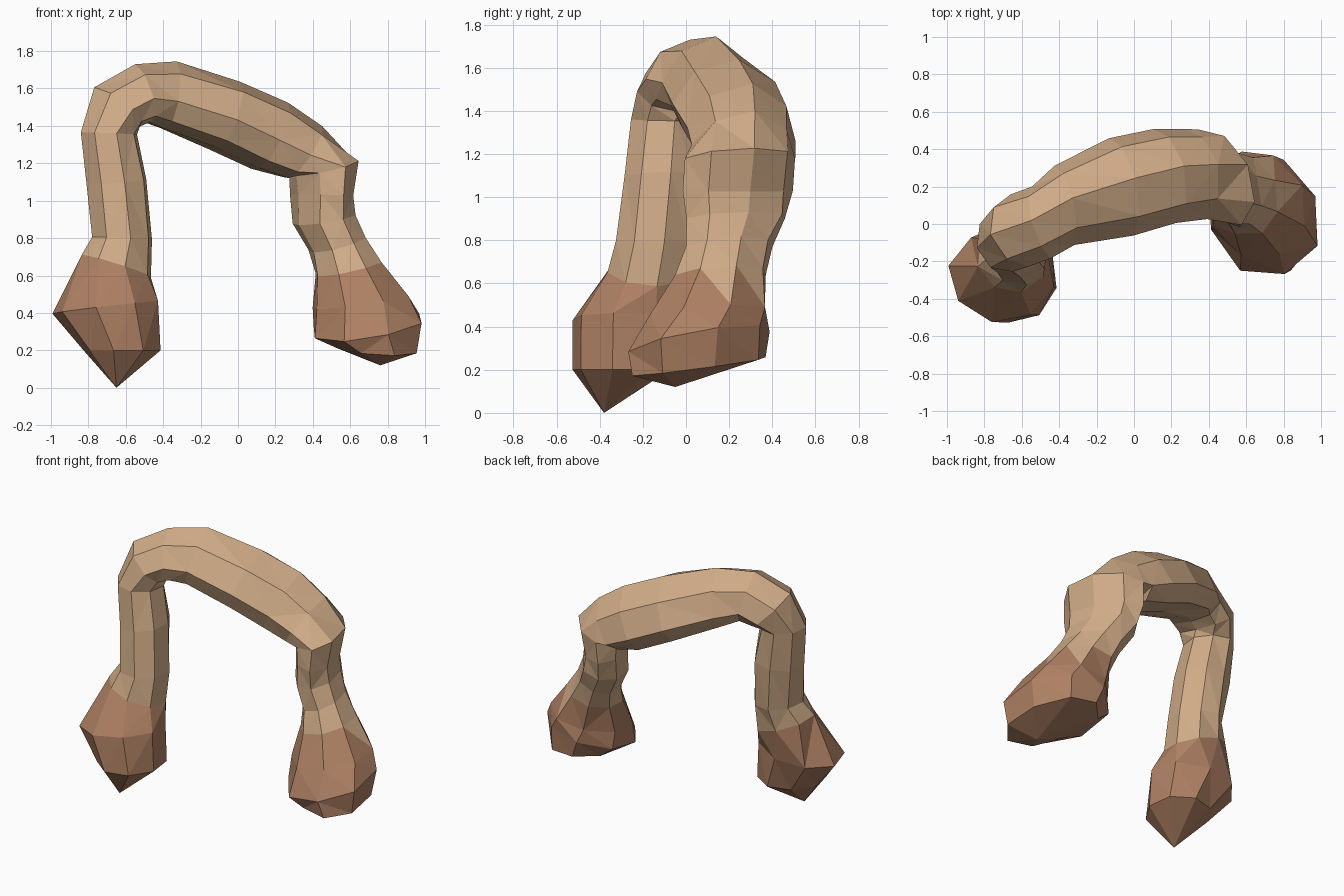
import bpy, bmesh, math, random
from mathutils import Vector

random.seed(4)
SIDES = 8

default_cube = bpy.data.objects.get("Cube")
if default_cube:
    bpy.data.objects.remove(default_cube, do_unlink=True)


def make_material(name, colour):
    mat = bpy.data.materials.new(name)
    mat.use_nodes = True
    mat.diffuse_color = (*colour, 1)
    mat.node_tree.nodes["Principled BSDF"].inputs["Base Color"].default_value = (*colour, 1)
    return mat


tan = make_material("tan", (0.63, 0.41, 0.245))
brown = make_material("reddish_brown", (0.42, 0.215, 0.125))

# Each section: centre x, y, z, then half width (front to back) and half thickness
right_foot = [(-.62, -.30, .20, .23, .21), (-.71, -.28, .43, .25, .29)]
right_leg = [
    (-.65, -.18, .65, .19, .20), (-.62, -.14, .80, .19, .165),
    (-.65, -.11, 1.1, .18, .165), (-.69, -.09, 1.36, .17, .155),
]
arch = [
    (-.65, -.04, 1.50, .20, .16), (-.51, .01, 1.575, .20, .16),
    (-.36, .11, 1.565, .22, .185), (-.05, .21, 1.46, .27, .19),
    (.19, .27, 1.35, .26, .195), (.36, .28, 1.26, .25, .17),
]
left_leg = [
    (.46, .25, 1.18, .28, .17), (.45, .24, 1.03, .28, .14),
    (.46, .23, .90, .25, .15), (.53, .20, .77, .22, .145),
    (.59, .16, .64, .23, .185), (.66, .10, .46, .29, .265),
]
left_foot = [(.69, .06, .33, .35, .30), (.73, .06, .215, .33, .22)]

# Direction across the limb, and how low its widest points sit, for each stretch
stretches = [
    (right_foot, Vector((.2, 1, 0)), 0),
    (right_leg, Vector((-.25, 1, 0)), 0),
    (arch, Vector((-.25, 1, -.12)), .33),
    (left_leg, Vector((-.45, 1, 0)), 0),
    (left_foot, Vector((-.35, 1, .14)), 0),
]
sections = [(Vector(row[:3]), row[3], row[4], across.normalized(), sag)
            for rows, across, sag in stretches for row in rows]

# Limb skin: faceted rings joined along the bent path
bm = bmesh.new()
rings = []
last = len(sections) - 1
for i, (centre, wide, thick, across, sag) in enumerate(sections):
    along = sections[min(i + 1, last)][0] - sections[max(i - 1, 0)][0]
    if i in (0, last):
        along = Vector((0, 0, 1 if i == 0 else -1))
    outward = along.cross(across).normalized()
    ring = []
    for k in range(SIDES):
        a = math.tau * k / SIDES
        wobble = 1 + random.uniform(-.05, .06) * abs(math.sin(2 * a))
        side = across * wide * math.cos(a)
        depth = outward * thick * (math.sin(a) - sag * math.cos(a) ** 2)
        ring.append(bm.verts.new(centre + (side + depth) * wobble))
    rings.append(ring)

for lower, upper in zip(rings, rings[1:]):
    for k in range(SIDES):
        n = (k + 1) % SIDES
        bm.faces.new((lower[k], lower[n], upper[n], upper[k]))

# Pointed undersides of the two bulbous ends
for ring, tip in ((rings[0], (-.65, -.38, 0)), (rings[-1], (.76, -.05, .12))):
    pole = bm.verts.new(tip)
    for k in range(SIDES):
        bm.faces.new((ring[k], ring[(k + 1) % SIDES], pole))

bmesh.ops.triangulate(bm, faces=bm.faces[:], quad_method='SHORT_EDGE')
bmesh.ops.recalc_face_normals(bm, faces=bm.faces[:])

# Brown ends, tan elsewhere
for face in bm.faces:
    face.material_index = 1 if face.calc_center_median().z < .61 else 0

mesh = bpy.data.meshes.new("bent_limb")
bm.to_mesh(mesh)
bm.free()
mesh.materials.append(tan)
mesh.materials.append(brown)
limb = bpy.data.objects.new("bent_limb", mesh)
bpy.context.collection.objects.link(limb)
